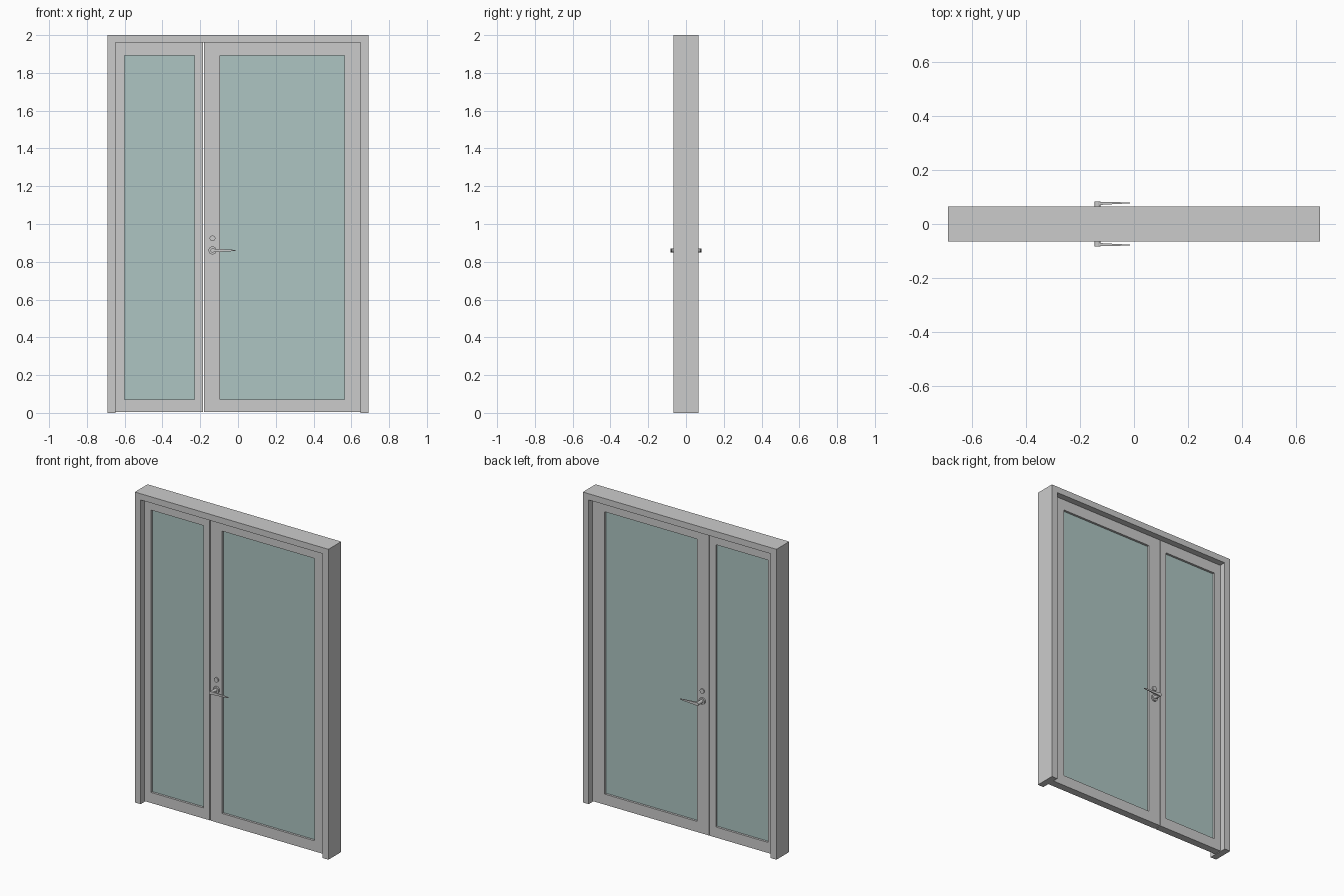
import bpy, bmesh, math
from mathutils import Matrix

if "Cube" in bpy.data.objects:
    bpy.data.objects.remove(bpy.data.objects["Cube"])


def finish(bm, name, mat=None, smooth=False):
    bmesh.ops.recalc_face_normals(bm, faces=bm.faces)
    me = bpy.data.meshes.new(name)
    bm.to_mesh(me)
    bm.free()
    ob = bpy.data.objects.new(name, me)
    bpy.context.collection.objects.link(ob)
    if mat:
        me.materials.append(mat)
    if smooth:
        bpy.context.view_layer.objects.active = ob
        ob.select_set(True)
        bpy.ops.object.shade_smooth_by_angle(angle=math.radians(35))
        ob.select_set(False)
    return ob


def extrude_faces(bm, depth):
    """Extrude the flat faces in bm along +y."""
    ext = bmesh.ops.extrude_face_region(bm, geom=bm.faces[:])
    verts = [g for g in ext["geom"] if isinstance(g, bmesh.types.BMVert)]
    bmesh.ops.translate(bm, vec=(0, depth, 0), verts=verts)


def slab(name, pts, half, mat=None):
    """Extrude an x-z outline from y = -half to +half."""
    bm = bmesh.new()
    bm.faces.new([bm.verts.new((x, -half, z)) for x, z in pts])
    extrude_faces(bm, 2 * half)
    return finish(bm, name, mat)


def rect(x0, x1, z0, z1):
    return [(x0, z0), (x1, z0), (x1, z1), (x0, z1)]


def ring(name, outer, inner, half):
    """Rectangular leaf with a rectangular opening."""
    bm = bmesh.new()
    o = [bm.verts.new((x, -half, z)) for x, z in rect(*outer)]
    i = [bm.verts.new((x, -half, z)) for x, z in rect(*inner)]
    for k in range(4):
        n = (k + 1) % 4
        bm.faces.new((o[k], o[n], i[n], i[k]))
    bmesh.ops.dissolve_degenerate(bm, dist=1e-6, edges=bm.edges[:])
    extrude_faces(bm, 2 * half)
    return finish(bm, name)


def disc(name, x, z, r, y0, y1):
    """Cylinder along y."""
    bm = bmesh.new()
    m = Matrix.Translation((x, (y0 + y1) / 2, z)) @ Matrix.Rotation(math.pi / 2, 4, 'X')
    bmesh.ops.create_cone(bm, cap_ends=True, segments=24, radius1=r, radius2=r,
                          depth=abs(y1 - y0), matrix=m)
    return finish(bm, name, smooth=True)


glass = bpy.data.materials.new("tinted_glass")
glass.diffuse_color = (0.42, 0.56, 0.54, 1)
glass.use_nodes = True
glass.node_tree.nodes["Principled BSDF"].inputs["Base Color"].default_value = glass.diffuse_color

FRAME, LEAF, PANE = 0.065, 0.024, 0.01   # half depths
W, IN, TOP = 0.69, 0.648, 1.96

# Surrounding frame, open at the bottom
slab("door_frame", [(-W, 0), (-IN, 0), (-IN, TOP), (IN, TOP), (IN, 0),
                    (W, 0), (W, 2), (-W, 2)], FRAME)

# Leaves with glass panes
for side, x0, x1, g0, g1 in (("narrow", -IN, -0.185, -0.602, -0.229),
                             ("wide", -0.181, IN, -0.096, 0.563)):
    ring(side + "_leaf", (x0, x1, 0.004, TOP), (g0, g1, 0.072, 1.891), LEAF)
    slab(side + "_pane", rect(g0, g1, 0.072, 1.891), PANE, glass)

# Handles and locks on both faces
HX, HZ = -0.135, 0.86
for s, tag in ((-1, "front"), (1, "back")):
    disc(tag + "_rosette", HX, HZ, 0.021, s * (LEAF - 0.002), s * (LEAF + 0.01))
    disc(tag + "_lock", HX, 0.924, 0.015, s * (LEAF - 0.002), s * (LEAF + 0.008))
    disc(tag + "_spindle", HX, HZ, 0.011, s * LEAF, s * 0.083)

    # Tapered lever: (x, half height, inner y, outer y)
    bm = bmesh.new()
    rows = []
    for x, h, ya, yb in ((HX, 0.0095, 0.070, 0.082), (-0.105, 0.008, 0.072, 0.0815),
                         (-0.045, 0.005, 0.075, 0.0805), (-0.014, 0.0025, 0.076, 0.080)):
        rows.append([bm.verts.new((x, s * y, HZ + d * h))
                     for y, d in ((ya, -1), (yb, -1), (yb, 1), (ya, 1))])
    for a, b in zip(rows, rows[1:]):
        for k in range(4):
            n = (k + 1) % 4
            bm.faces.new((a[k], a[n], b[n], b[k]))
    bm.faces.new(rows[0])
    bm.faces.new(rows[-1])
    finish(bm, tag + "_lever", smooth=True)
